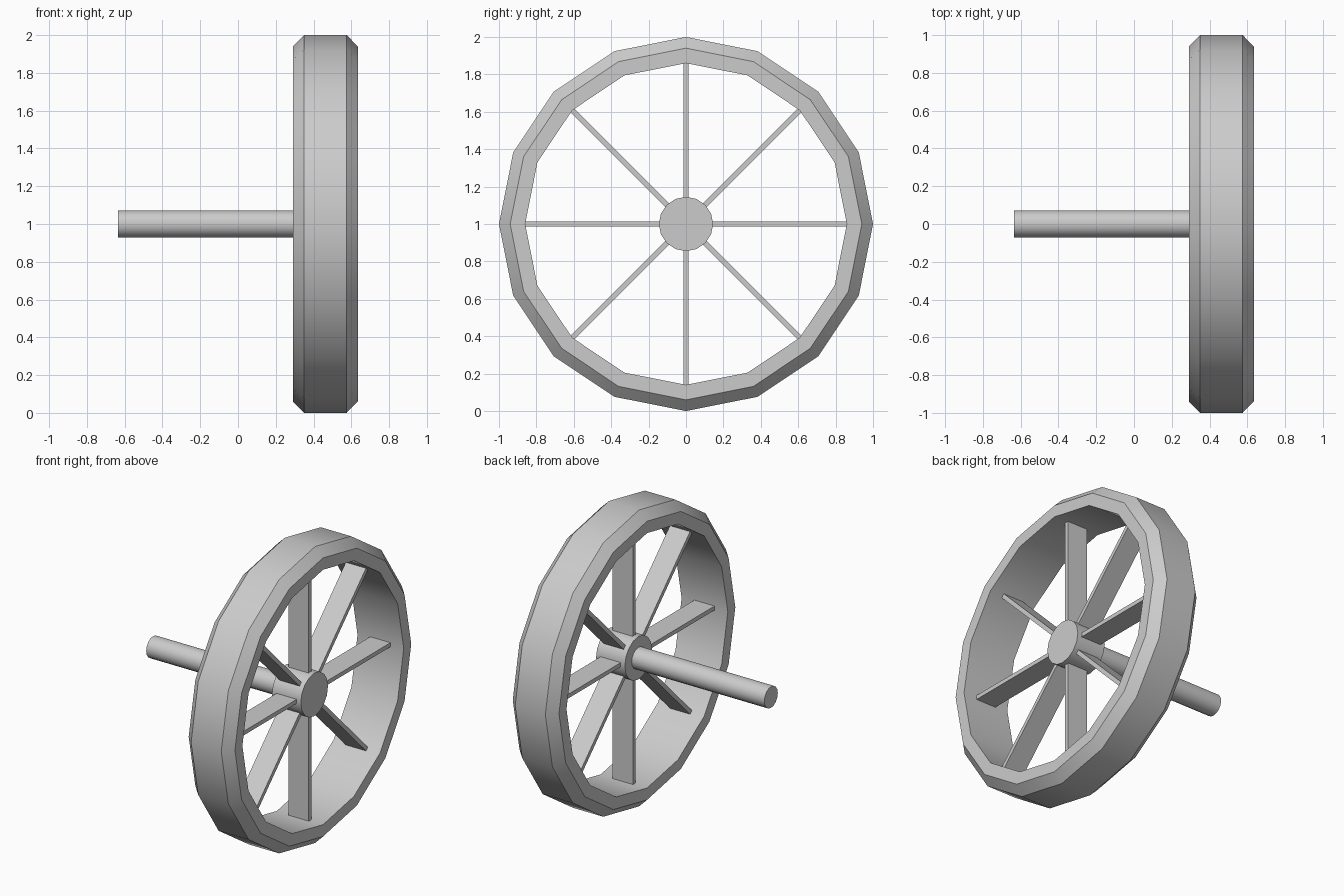
import bpy, bmesh
from math import cos, sin, pi, radians
from mathutils import Matrix, Vector

if "Cube" in bpy.data.objects:
    bpy.data.objects.remove(bpy.data.objects["Cube"])

SIDES = 16
CENTRE = Vector((0, 0, 1))
MID_X = 0.4625  # middle plane of the wheel


def finish(name, bm):
    bmesh.ops.recalc_face_normals(bm, faces=bm.faces[:])
    mesh = bpy.data.meshes.new(name)
    bm.to_mesh(mesh)
    bm.free()
    obj = bpy.data.objects.new(name, mesh)
    bpy.context.collection.objects.link(obj)
    return obj


def lathe(name, profile, closed):
    """Spin (x, radius) points around the axle line."""
    bm = bmesh.new()
    rings = []
    for x, r in profile:
        angles = [2 * pi * i / SIDES for i in range(SIDES)]
        rings.append([bm.verts.new(CENTRE + Vector((x, r * sin(a), r * cos(a)))) for a in angles])
    pairs = list(zip(rings, rings[1:]))
    if closed:
        pairs.append((rings[-1], rings[0]))
    else:
        bm.faces.new(rings[0])
        bm.faces.new(rings[-1])
    for a, b in pairs:
        for i in range(SIDES):
            j = (i + 1) % SIDES
            bm.faces.new((a[i], a[j], b[j], b[i]))
    obj = finish(name, bm)
    bpy.ops.object.select_all(action='DESELECT')
    obj.select_set(True)
    bpy.context.view_layer.objects.active = obj
    bpy.ops.object.shade_smooth_by_angle(angle=radians(30))
    return obj


# Rim with chamfered outer edges
lathe("rim", [(0.29, 0.86), (0.29, 0.94), (0.35, 1.0),
              (0.575, 1.0), (0.635, 0.94), (0.635, 0.86)], closed=True)

# Axle stepping up to the hub
lathe("axle_and_hub", [(-0.635, 0.072), (0.355, 0.072),
                       (0.355, 0.145), (0.57, 0.145)], closed=False)

# Eight flat plank spokes
INNER, OUTER = 0.12, 0.865
for k in range(8):
    bm = bmesh.new()
    bmesh.ops.create_cube(bm, size=1)
    place = (Matrix.Translation(CENTRE) @ Matrix.Rotation(k * pi / 4, 4, 'X')
             @ Matrix.Translation((MID_X, 0, (INNER + OUTER) / 2))
             @ Matrix.Diagonal((0.15, 0.028, OUTER - INNER, 1)))
    bmesh.ops.transform(bm, matrix=place, verts=bm.verts[:])
    finish(f"spoke_{k + 1}", bm)
